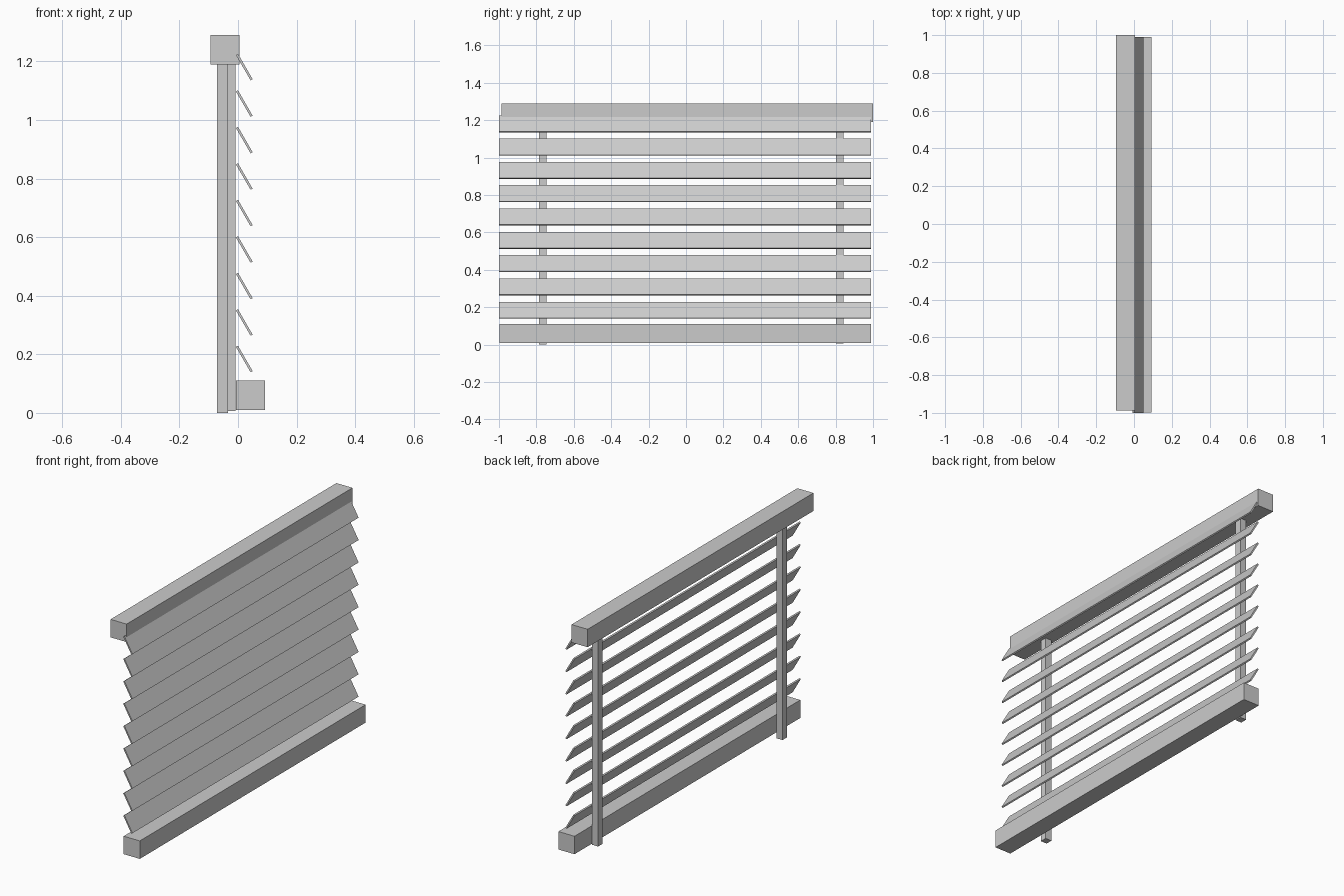
import bpy
import math

if "Cube" in bpy.data.objects:
    bpy.data.objects.remove(bpy.data.objects["Cube"])


def box(name, x, y, z):
    """Box spanning the given (min, max) ranges."""
    size = [r[1] - r[0] for r in (x, y, z)]
    centre = [(r[0] + r[1]) / 2 for r in (x, y, z)]
    bpy.ops.mesh.primitive_cube_add(size=1, location=centre)
    ob = bpy.context.object
    ob.name = ob.data.name = name
    ob.scale = size
    return ob


# Head rail and bottom rail
box("head_rail", (-0.094, 0.005), (-0.987, 1.0), (1.19, 1.29))
box("bottom_rail", (-0.006, 0.093), (-0.997, 0.99), (0.01, 0.11))

# Two square uprights behind the slats
box("upright_front", (-0.072, -0.034), (-0.785, -0.747), (0.0, 1.19))
box("upright_back", (-0.047, -0.009), (0.803, 0.841), (0.007, 1.19))

# Tilted slats
SLATS = 9
for i in range(SLATS):
    z = 0.184 + i * 0.1246
    slat = box(f"slat_{i + 1}", (-0.0285, 0.0715), (-1.0, 0.99),
               (z - 0.004, z + 0.004))
    slat.rotation_euler.y = math.radians(60)
